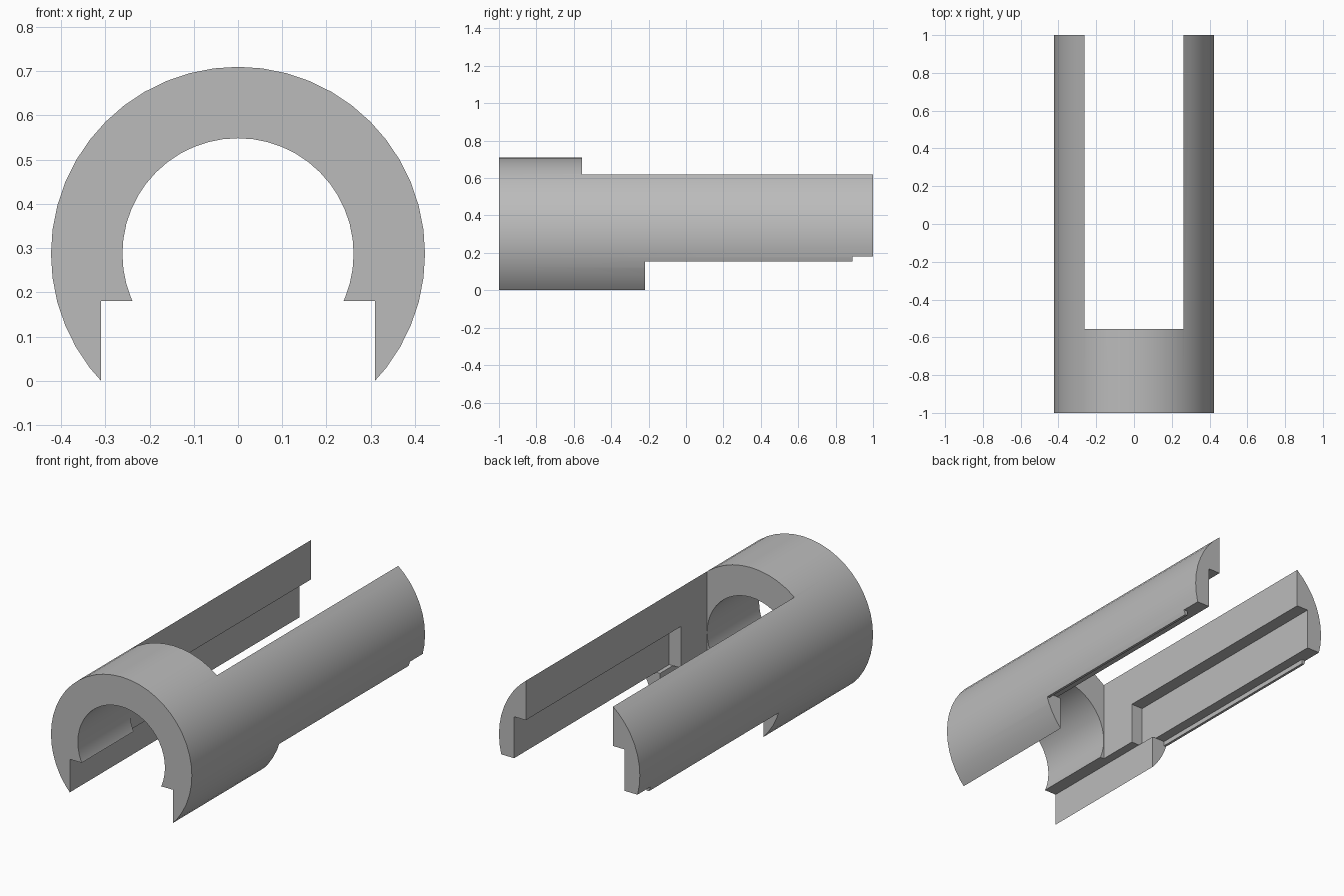
import bpy
import math
from mathutils import Matrix, Vector

default = bpy.data.objects.get("Cube")
if default:
    bpy.data.objects.remove(default, do_unlink=True)

AXIS_Z = 0.287
OUTER_R, BORE_R = 0.423, 0.262
FLOOR_Z = 0.18      # underside of the inner shoulders
BRIDGE_Y = -0.555   # rear end of the closed ring
LEG_Y = -0.22       # rear end of the long legs

grey = bpy.data.materials.new("plain_grey")
grey.use_nodes = True
grey.diffuse_color = (0.5, 0.5, 0.5, 1)
grey.node_tree.nodes["Principled BSDF"].inputs["Base Color"].default_value = (0.5, 0.5, 0.5, 1)


def tube(name, radius, y0, y1):
    """Solid cylinder lying along y."""
    bpy.ops.mesh.primitive_cylinder_add(vertices=48, radius=radius, depth=y1 - y0)
    ob = bpy.context.object
    ob.name = name
    ob.data.transform(Matrix.Rotation(math.pi / 2, 4, 'X'))
    ob.data.transform(Matrix.Translation((0, (y0 + y1) / 2, AXIS_Z)))
    return ob


def box(name, half_x, y0, y1, z0, z1):
    """Box centred on x = 0, given by its limits."""
    bpy.ops.mesh.primitive_cube_add(size=1)
    ob = bpy.context.object
    ob.name = name
    ob.data.transform(Matrix.Diagonal((2 * half_x, y1 - y0, z1 - z0, 1)))
    ob.data.transform(Matrix.Translation(Vector((0, (y0 + y1) / 2, (z0 + z1) / 2))))
    return ob


sleeve = tube("slotted_sleeve", OUTER_R, -1, 1)

cutters = [
    # round bore through the front ring
    tube("bore_cutter", BORE_R - 0.0005, -1.2, -0.5),
    # slot open to the top between the two rails
    box("top_slot_cutter", BORE_R, BRIDGE_Y, 1.2, -0.5, 1),
    # wide slot between the front legs
    box("leg_slot_cutter", 0.31, -1.2, LEG_Y + 0.05, -0.5, FLOOR_Z),
    # groove along the inside of each rail
    box("rail_groove_cutter", 0.332, -0.33, 1.2, FLOOR_Z, 0.405),
    # underside of the rails, leaving a thin outer lip
    box("rail_underside_cutter", 0.387, LEG_Y, 1.2, -0.5, FLOOR_Z),
    box("lip_cutter", 0.6, LEG_Y, 1.2, -0.5, 0.155),
    box("rear_notch_cutter", 0.6, 0.89, 1.2, -0.5, FLOOR_Z),
]

for cutter in cutters:
    cutter.hide_render = True
    mod = sleeve.modifiers.new(cutter.name, 'BOOLEAN')
    mod.operation = 'DIFFERENCE'
    mod.solver = 'EXACT'
    mod.object = cutter

# Bake the cuts and drop the helpers
bpy.context.view_layer.update()
graph = bpy.context.evaluated_depsgraph_get()
mesh = bpy.data.meshes.new_from_object(sleeve.evaluated_get(graph))
sleeve.modifiers.clear()
sleeve.data = mesh
for cutter in cutters:
    bpy.data.objects.remove(cutter, do_unlink=True)

mesh.materials.clear()
mesh.materials.append(grey)

# Smooth curved skin, crisp cut edges
bpy.ops.object.select_all(action='DESELECT')
sleeve.select_set(True)
bpy.context.view_layer.objects.active = sleeve
bpy.ops.object.shade_smooth_by_angle(angle=math.radians(30))
